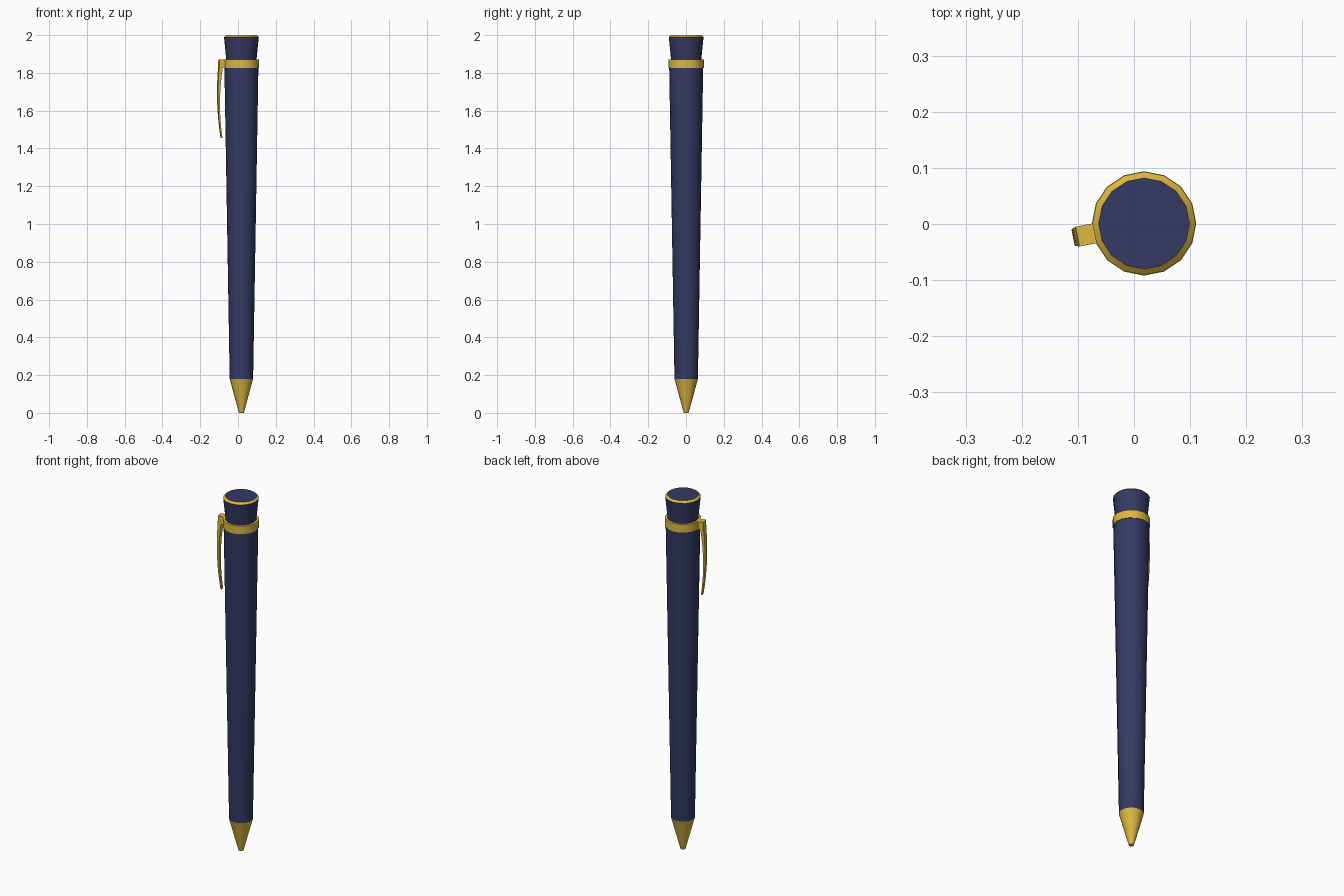
import bpy
import bmesh
import math
from mathutils import Vector

cube = bpy.data.objects.get("Cube")
if cube:
    bpy.data.objects.remove(cube, do_unlink=True)

SIDES = 16
AXIS = Vector((0.018, 0.001, 0))


def material(name, color):
    m = bpy.data.materials.new(name)
    m.use_nodes = True
    m.diffuse_color = color
    m.node_tree.nodes["Principled BSDF"].inputs["Base Color"].default_value = color
    return m


navy = material("navy", (0.035, 0.042, 0.125, 1))
gold = material("gold", (0.73, 0.48, 0.055, 1))


def finish(bm, name, mat):
    bmesh.ops.recalc_face_normals(bm, faces=bm.faces)
    mesh = bpy.data.meshes.new(name)
    bm.to_mesh(mesh)
    bm.free()
    mesh.materials.append(mat)
    obj = bpy.data.objects.new(name, mesh)
    obj.location = AXIS
    bpy.context.collection.objects.link(obj)
    bpy.ops.object.select_all(action="DESELECT")
    obj.select_set(True)
    bpy.context.view_layer.objects.active = obj
    bpy.ops.object.shade_smooth_by_angle(angle=math.radians(30))
    return obj


def bridge(bm, loops):
    for low, high in zip(loops, loops[1:]):
        n = len(low)
        for i in range(n):
            j = (i + 1) % n
            bm.faces.new((low[i], low[j], high[j], high[i]))


def lathe(name, profile, mat, cap_bottom=False, cap_top=False):
    """Turn (radius, height) points around the pen axis."""
    bm = bmesh.new()
    turn = [math.tau * i / SIDES for i in range(SIDES)]
    loops = [[bm.verts.new((r * math.cos(a), r * math.sin(a), z)) for a in turn]
             for r, z in profile]
    bridge(bm, loops)
    if cap_bottom:
        bm.faces.new(loops[0])
    if cap_top:
        bm.faces.new(loops[-1])
    return finish(bm, name, mat)


# Writing tip, barrel and collar
lathe("writing_tip", [(0.013, 0), (0.062, 0.18)], gold, cap_bottom=True)
lathe("barrel", [(0.062, 0.18), (0.09, 1.83)], navy)
lathe("collar", [(0.088, 1.825), (0.093, 1.825), (0.093, 1.87), (0.08, 1.87)], gold)

# Flared cap with a bevelled gold rim and flat end
lathe("cap", [(0.08, 1.87), (0.092, 1.99)], navy)
lathe("cap_rim", [(0.092, 1.99), (0.081, 2.0)], gold)
lathe("cap_end", [(0.081, 2.0), (0.001, 2.0)], navy, cap_top=True)

# Pocket clip, grown out of one flat side of the collar
angle = math.pi + math.pi / SIDES
out = Vector((math.cos(angle), math.sin(angle), 0))
side = Vector((-out.y, out.x, 0))
up = Vector((0, 0, 1))


def section(bm, inner, outer, half, z_in, z_out):
    corners = ((inner, -half, z_in), (outer, -half, z_out),
               (outer, half, z_out), (inner, half, z_in))
    return [bm.verts.new(out * r + side * w + up * z) for r, w, z in corners]


bm = bmesh.new()
arm = [section(bm, 0.1, 0.121, 0.018, 1.87, 1.87)]
STEPS = 8
for i in range(STEPS + 1):
    t = i / STEPS
    z = 1.825 - 0.37 * t
    outer = 0.123 - 0.012 * t + 0.045 * t * (1 - t)
    thick = 0.007 + 0.012 * (1 - t) ** 2
    arm.append(section(bm, outer - thick, outer, 0.017 - 0.008 * t, z, z))
bridge(bm, arm)
bm.faces.new(arm[0])
bm.faces.new(arm[-1])
finish(bm, "clip", gold)

bm = bmesh.new()
bridge_ends = []
for r in (0.09, 0.105):
    bridge_ends.append([bm.verts.new(out * r + side * w + up * z)
                        for w, z in ((-0.018, 1.825), (0.018, 1.825),
                                     (0.018, 1.87), (-0.018, 1.87))])
bridge(bm, bridge_ends)
finish(bm, "clip_mount", gold)
